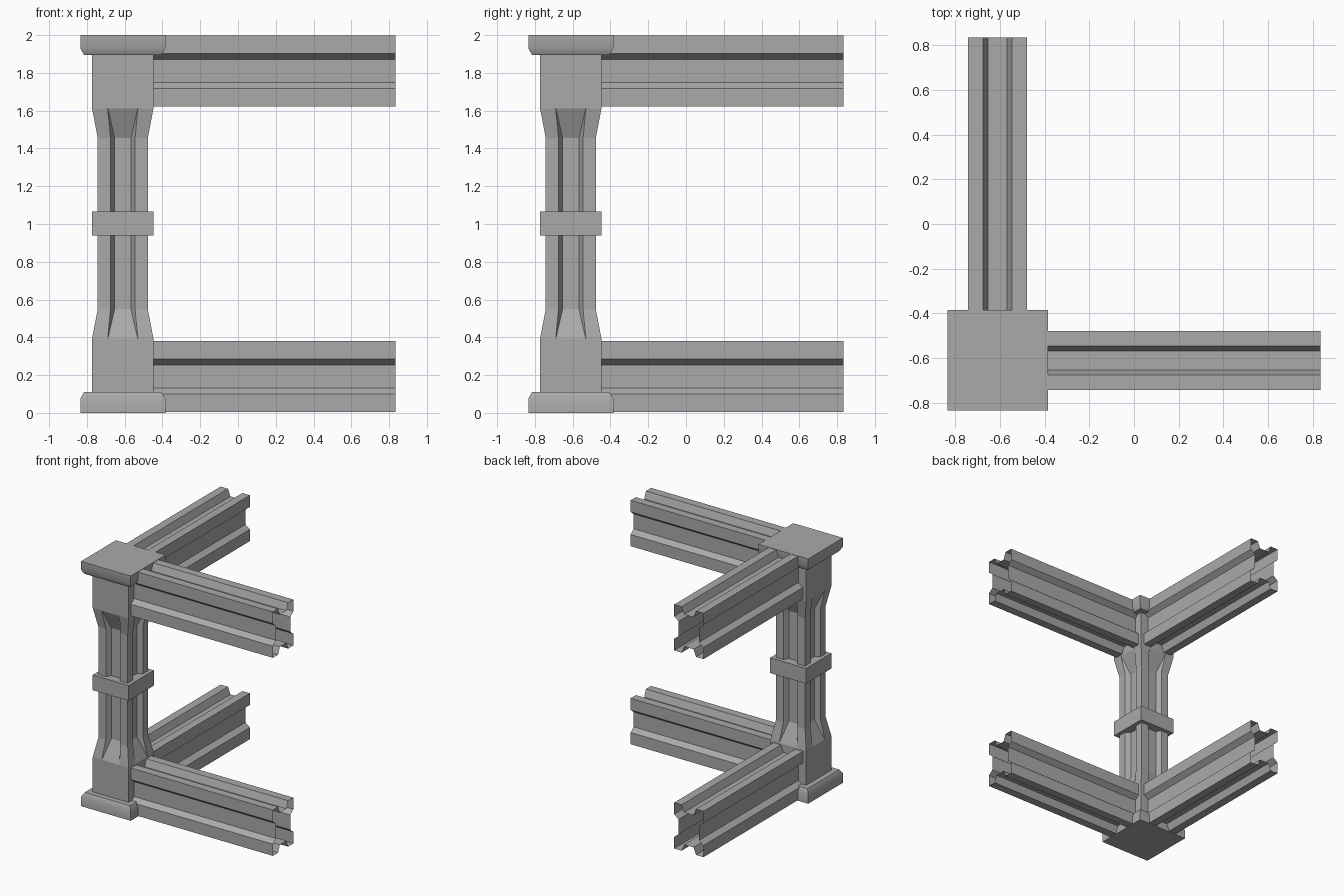
import bpy, bmesh, math
from mathutils import Matrix, Vector

cube = bpy.data.objects.get("Cube")
if cube:
    bpy.data.objects.remove(cube, do_unlink=True)

grey = bpy.data.materials.new("stone_grey")
grey.use_nodes = True
colour = (0.4, 0.4, 0.4, 1)
grey.diffuse_color = colour
grey.node_tree.nodes["Principled BSDF"].inputs["Base Color"].default_value = colour

C = -0.61        # post centre in both x and y
END = 0.835      # far end of the beams
POST = 0.1625    # half width of the post blocks


def square(h):
    return [(h, -h), (h, h), (-h, h), (-h, -h)]


def grooved(h, outer, inner, depth):
    """Square section with a tapered groove in each side."""
    side = [(h, -h), (h, -outer), (h - depth, -inner), (h - depth, inner), (h, outer)]
    points = []
    for turn in range(4):
        for x, y in side:
            for _ in range(turn):
                x, y = -y, x
            points.append((x, y))
    return points


def loft(name, rings, matrix, caps=True, smooth=False):
    """Skin a list of (height, section) rings."""
    bm = bmesh.new()
    loops = [[bm.verts.new((x, y, z)) for x, y in section] for z, section in rings]
    for low, high in zip(loops, loops[1:]):
        n = len(low)
        for i in range(n):
            j = (i + 1) % n
            bm.faces.new((low[i], low[j], high[j], high[i]))
    if caps:
        bm.faces.new(loops[0][::-1])
        bm.faces.new(loops[-1])
    bm.transform(matrix)
    if matrix.determinant() < 0:
        bmesh.ops.reverse_faces(bm, faces=bm.faces[:])
    mesh = bpy.data.meshes.new(name)
    bm.to_mesh(mesh)
    bm.free()
    mesh.materials.append(grey)
    obj = bpy.data.objects.new(name, mesh)
    bpy.context.collection.objects.link(obj)
    if smooth:
        bpy.ops.object.select_all(action="DESELECT")
        obj.select_set(True)
        bpy.context.view_layer.objects.active = obj
        bpy.ops.object.shade_smooth_by_angle(angle=math.radians(42))
    return obj


at_post = Matrix.Translation((C, C, 0))

# Chamfered base and cap
for name, edge, bend, inner in (("post_base", 0, 0.075, 0.11), ("post_cap", 2, 1.93, 1.895)):
    rings = [(edge, square(0.225)), (bend, square(0.225)), (inner, square(0.205))]
    loft(name, sorted(rings, key=lambda r: r[0]), at_post, smooth=True)

# Square blocks and middle band
for name, low, high in (("lower_block", 0.1, 0.393), ("upper_block", 1.612, 1.9),
                        ("middle_band", 0.94, 1.065)):
    loft(name, [(low, square(POST)), (high, square(POST))], at_post)

# Grooved shaft flaring out to the blocks
shaft = grooved(0.1325, 0.065, 0.043, 0.04)
flare = grooved(POST, 0.08, 0.079, 0)
loft("shaft", [(0.393, flare), (0.55, shaft), (1.455, shaft), (1.612, flare)], at_post)

# Hollow, open-ended beams: the shaft section stretched in height
stretch = Matrix.Diagonal((1.0, 1.415, 1.0, 1.0))
axes = {
    "right_to_left": Matrix(((0, 0, 1, 0), (1, 0, 0, 0), (0, 1, 0, 0), (0, 0, 0, 1))),
    "front_to_back": Matrix(((1, 0, 0, 0), (0, 0, 1, 0), (0, 1, 0, 0), (0, 0, 0, 1))),
}
for level, height in (("lower", 0.192), ("upper", 1.81)):
    for direction, turn in axes.items():
        offset = Vector((0, C, height)) if direction == "right_to_left" else Vector((C, 0, height))
        loft(f"{level}_beam_{direction}", [(C + POST - 0.01, shaft), (END, shaft)],
             Matrix.Translation(offset) @ turn @ stretch, caps=False)
